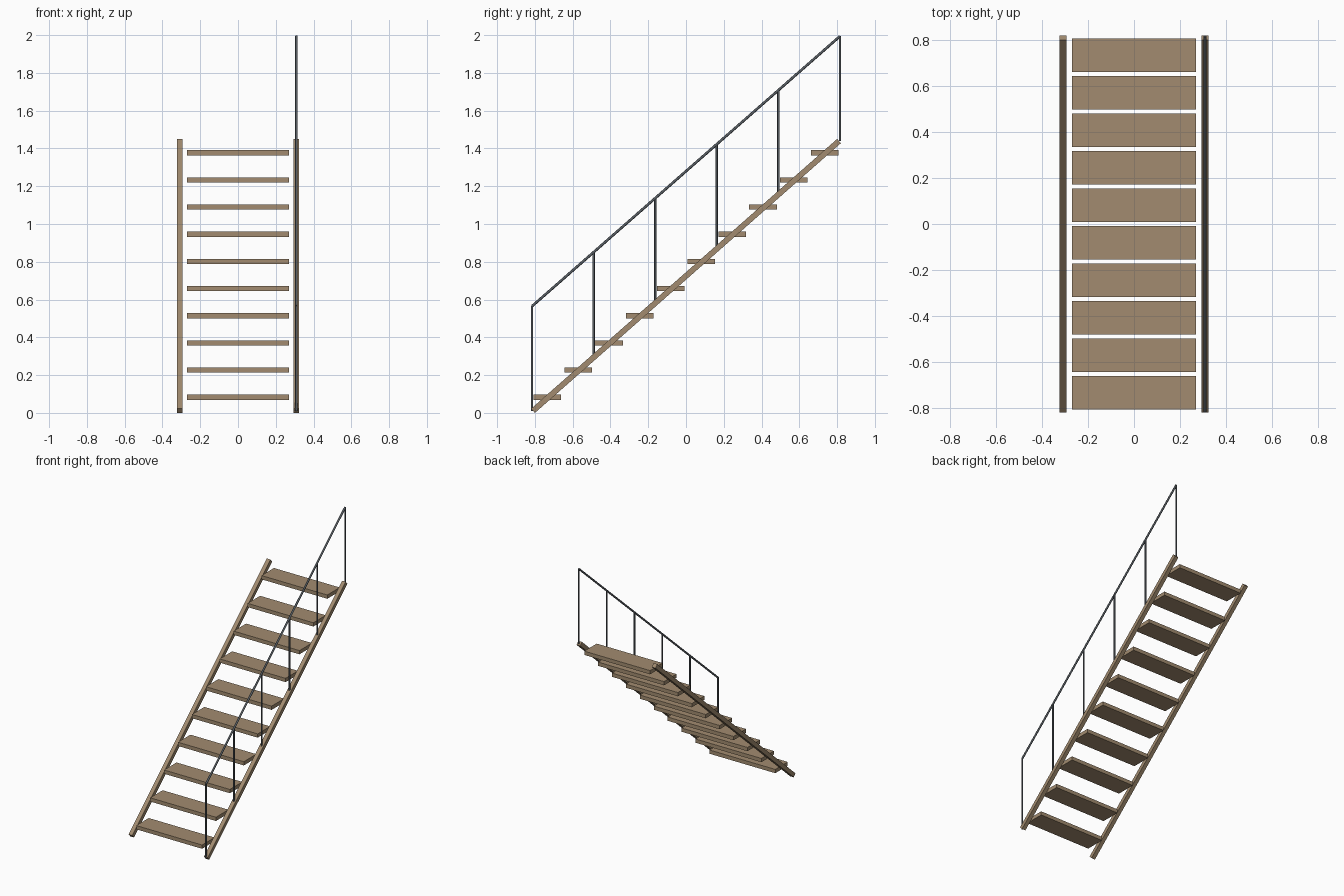
import bpy, math
from mathutils import Vector, Matrix

if "Cube" in bpy.data.objects:
    bpy.data.objects.remove(bpy.data.objects["Cube"])


def material(name, color):
    m = bpy.data.materials.new(name)
    m.diffuse_color = (*color, 1)
    m.use_nodes = True
    m.node_tree.nodes["Principled BSDF"].inputs["Base Color"].default_value = m.diffuse_color
    return m


wood = material("wood", (0.36, 0.26, 0.16))
metal = material("dark_metal", (0.10, 0.115, 0.13))


def box(name, center, size, mat, tilt=0.0):
    bpy.ops.mesh.primitive_cube_add(size=1, location=center, rotation=(tilt, 0, 0))
    ob = bpy.context.object
    ob.name = name
    ob.scale = size
    ob.data.materials.append(mat)
    bpy.ops.object.transform_apply(location=False, rotation=True, scale=True)
    return ob


def rod(name, a, b, radius, mat):
    a, b = Vector(a), Vector(b)
    d = b - a
    bpy.ops.mesh.primitive_cylinder_add(vertices=8, radius=radius, depth=d.length,
                                        location=(a + b) / 2)
    ob = bpy.context.object
    ob.name = name
    ob.rotation_euler = d.to_track_quat('Z', 'Y').to_euler()
    ob.data.materials.append(mat)
    bpy.ops.object.shade_smooth_by_angle(angle=math.radians(50))
    return ob


SIDE = 0.309                     # stringer offset from the centre
Y0, Z0, Y1, Z1 = -0.81, 0.011, 0.81, 1.439
tilt = math.atan2(Z1 - Z0, Y1 - Y0)
length = math.hypot(Z1 - Z0, Y1 - Y0)

# Sloping side stringers
for name, x in (("left_stringer", -SIDE), ("right_stringer", SIDE)):
    box(name, (x, 0, (Z0 + Z1) / 2), (0.03, length, 0.03), wood, tilt)

# Open treads
for i in range(10):
    t = i / 9
    box(f"tread_{i + 1}", (0, -0.734 + 1.468 * t, 0.083 + 1.294 * t),
        (0.54, 0.146, 0.028), wood)

# Handrail with its balusters, on the right side only
R0, R1, YE = 0.565, 1.994, 0.815
rod("handrail", (SIDE, -YE, R0), (SIDE, YE, R1), 0.007, metal)
for i in range(6):
    t = i / 5
    y = -YE + 2 * YE * t
    rod(f"baluster_{i + 1}", (SIDE, y, Z0 + (Z1 - Z0) * t),
        (SIDE, y, R0 + (R1 - R0) * t), 0.006, metal)
